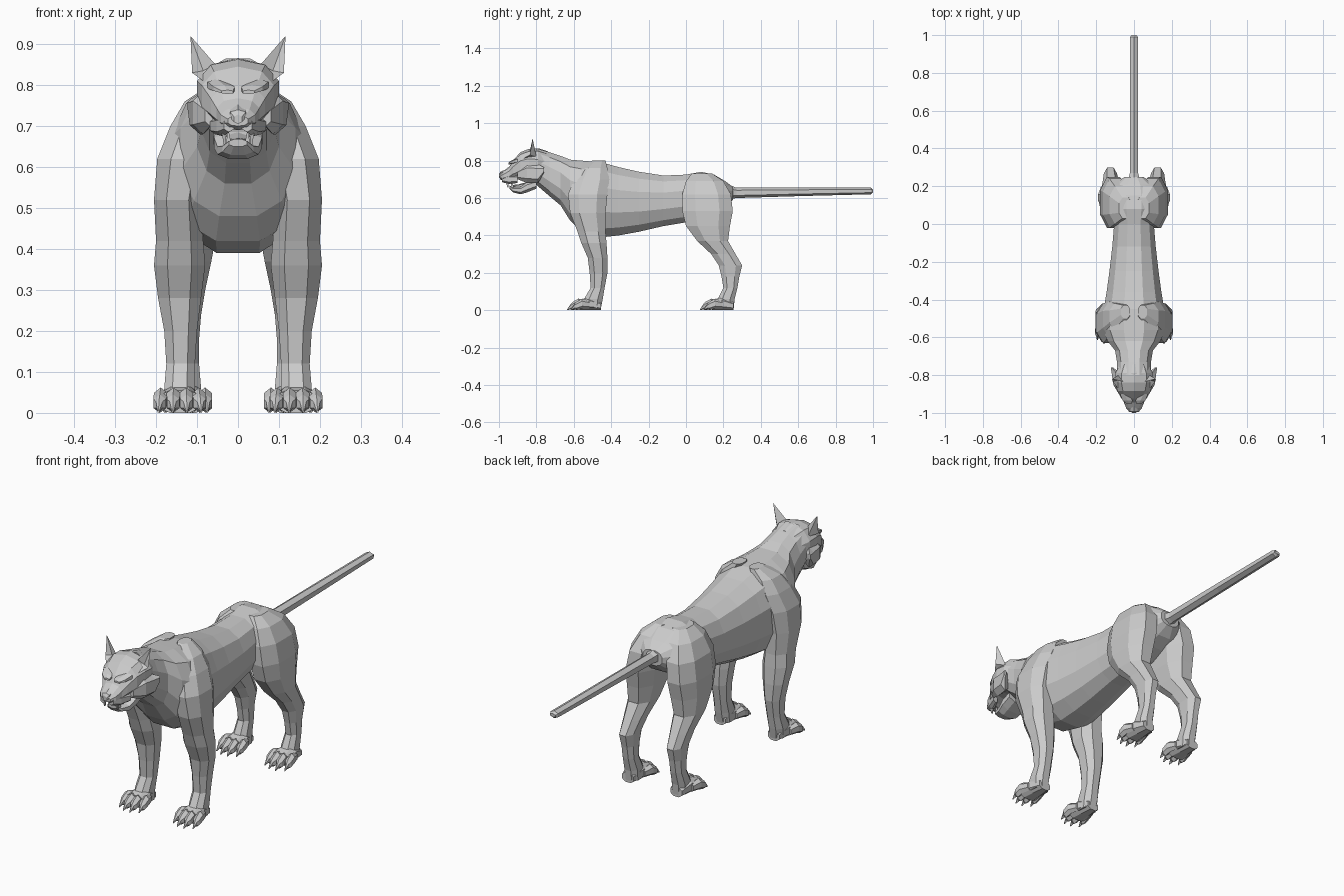
import bpy
import bmesh
from math import cos, sin, pi, copysign

cube = bpy.data.objects.get("Cube")
if cube:
    bpy.data.objects.remove(cube, do_unlink=True)

grey = bpy.data.materials.new("plain_grey")
grey.use_nodes = True
grey.diffuse_color = (0.6, 0.6, 0.6, 1)
grey.node_tree.nodes["Principled BSDF"].inputs["Base Color"].default_value = grey.diffuse_color


def finish(name, bm, mirror):
    """Turn a bmesh into a flat shaded object, mirrored across x if asked."""
    bmesh.ops.recalc_face_normals(bm, faces=bm.faces)
    mesh = bpy.data.meshes.new(name)
    bm.to_mesh(mesh)
    bm.free()
    mesh.materials.append(grey)
    obj = bpy.data.objects.new(name, mesh)
    bpy.context.collection.objects.link(obj)
    if mirror:
        obj.modifiers.new("mirror", "MIRROR").use_mirror_merge = False
    return obj


def ring_shape(sides, power):
    """Unit outline with flat sides, stretched to fill its bounds."""
    pts = []
    for i in range(sides):
        a = 2 * pi * (i + 0.5) / sides
        pts.append([copysign(abs(f(a)) ** power, f(a)) for f in (cos, sin)])
    limit = [max(p[k] for p in pts) for k in (0, 1)]
    return [(p[0] / limit[0], p[1] / limit[1]) for p in pts]


def skin(bm, rings):
    """Bridge rings of points and cap both ends."""
    rows = [[bm.verts.new(p) for p in ring] for ring in rings]
    n = len(rows[0])
    for a, b in zip(rows, rows[1:]):
        for i in range(n):
            j = (i + 1) % n
            bm.faces.new((a[i], a[j], b[j], b[i]))
    bm.faces.new(rows[0])
    bm.faces.new(rows[-1])


def along_y(bm, sections, sides=8, power=0.85, x=0):
    """Sections are (y, bottom, top, half width, optional x shift)."""
    shape = ring_shape(sides, power)
    rings = []
    for y, low, high, half, *shift in sections:
        cx = x + sum(shift)
        rings.append([(cx + u * half, y, (low + high) / 2 + v * (high - low) / 2)
                      for u, v in shape])
    skin(bm, rings)


def upright(bm, sections, sides=8, power=0.85):
    """Sections are (z, inner x, outer x, front y, back y)."""
    shape = ring_shape(sides, power)
    rings = []
    for z, x0, x1, y0, y1 in sections:
        rings.append([((x0 + x1) / 2 + u * (x1 - x0) / 2,
                       (y0 + y1) / 2 + v * (y1 - y0) / 2, z) for u, v in shape])
    skin(bm, rings)


def part(name, build, sections, mirror=False, **options):
    bm = bmesh.new()
    build(bm, sections, **options)
    return finish(name, bm, mirror)


# Neck, chest, belly and rump
part("torso", along_y, [
    (-.80, .67, .865, .09), (-.73, .61, .845, .09), (-.67, .56, .825, .10),
    (-.62, .48, .805, .14), (-.56, .42, .80, .165), (-.45, .39, .79, .16),
    (-.36, .40, .765, .145), (-.25, .42, .74, .13), (-.12, .45, .72, .115),
    (0, .47, .725, .105), (.08, .49, .74, .12), (.15, .52, .725, .12),
    (.21, .55, .69, .10), (.25, .59, .66, .05)], sides=12)

# Tail
part("tail", along_y, [
    (.20, .59, .68, .04), (.27, .60, .655, .022), (.60, .61, .655, .022),
    (.99, .62, .655, .02), (1, .63, .645, .014)], sides=6, power=1)

# Legs, running from the ankle up into the shoulder or hip
part("front_legs", upright, [
    (.01, .105, .175, -.54, -.455), (.06, .105, .18, -.545, -.445),
    (.12, .105, .175, -.51, -.435), (.20, .10, .18, -.515, -.42),
    (.28, .09, .195, -.525, -.42), (.36, .08, .205, -.56, -.425),
    (.42, .085, .20, -.58, -.43), (.52, .09, .205, -.62, -.43),
    (.62, .07, .197, -.63, -.42), (.70, .05, .165, -.60, -.41),
    (.76, .03, .13, -.56, -.42), (.80, .02, .07, -.50, -.43)], mirror=True)
part("hind_legs", upright, [
    (.01, .09, .155, .17, .255), (.06, .09, .16, .17, .26),
    (.12, .095, .155, .20, .275), (.18, .095, .155, .19, .285),
    (.24, .09, .16, .175, .30), (.30, .08, .165, .135, .265),
    (.37, .065, .175, .06, .225), (.45, .05, .18, 0, .235),
    (.53, .04, .18, -.02, .25), (.62, .03, .165, -.02, .24),
    (.69, .02, .13, 0, .20), (.73, .01, .08, .03, .14)], mirror=True)


# Paws with four splayed toes, each ending in a claw
def paw(name, x, heel):
    bm = bmesh.new()
    along_y(bm, [(heel, 0, .045, .03), (heel - .06, 0, .07, .042),
                 (heel - .115, 0, .055, .052)], x=x)
    for step in (-1.5, -.5, .5, 1.5):
        reach = heel - .09 - (.02 if abs(step) < 1 else 0)
        dx = .031 * step
        along_y(bm, [(reach + .03, .01, .05, .012, dx * .8),
                     (reach - .01, .008, .062, .017, dx),
                     (reach - .04, 0, .045, .015, dx * 1.05),
                     (reach - .05, .005, .035, .008, dx * 1.08),
                     (reach - .07, 0, .006, .002, dx * 1.12)],
                sides=6, power=1, x=x)
    finish(name, bm, True)


paw("front_paws", .142, -.455)
paw("hind_paws", .127, .255)

# Head, muzzle and open lower jaw
part("head", along_y, [
    (-.74, .67, .85, .075), (-.79, .675, .866, .098), (-.84, .695, .863, .10),
    (-.885, .70, .845, .088), (-.925, .695, .80, .066), (-.945, .69, .768, .052),
    (-.975, .69, .745, .042), (-.995, .70, .725, .025)], sides=10)
part("lower_jaw", along_y, [
    (-.80, .65, .70, .06), (-.85, .63, .685, .058), (-.885, .62, .66, .05),
    (-.925, .63, .658, .038), (-.945, .65, .668, .022)])
part("tongue", along_y, [
    (-.83, .66, .69, .03), (-.90, .655, .672, .025), (-.93, .66, .67, .012)], sides=6)
part("nose", along_y, [
    (-.96, .715, .755, .02), (-.992, .715, .74, .019), (-1, .705, .728, .01)], sides=6)
part("cheek_ruffs", along_y, [
    (-.90, .70, .75, .012, .068), (-.85, .68, .785, .025, .085),
    (-.79, .68, .78, .025, .093), (-.76, .735, .765, .006, .117)],
    mirror=True, sides=6)
part("brows", along_y, [
    (-.90, .785, .815, .022, .052), (-.935, .782, .80, .026, .034),
    (-.95, .778, .788, .014, .026)], mirror=True, sides=6)
part("lips", along_y, [
    (-.90, .68, .72, .012, .056), (-.95, .675, .725, .016, .036),
    (-.985, .685, .72, .012, .022)], mirror=True, sides=6)

# Fangs, upper pair long and lower pair short
part("upper_fangs", upright, [
    (.70, .026, .042, -.965, -.945), (.655, .031, .035, -.955, -.95)],
    mirror=True, sides=4)
part("lower_fangs", upright, [
    (.655, .016, .03, -.935, -.92), (.685, .022, .025, -.935, -.93)],
    mirror=True, sides=4)

# Pointed ears with a hollow facing forward
bm = bmesh.new()
tip, inner, front, outer, back, hollow = [bm.verts.new(p) for p in (
    (.116, -.82, .92), (.055, -.835, .85), (.078, -.88, .805),
    (.112, -.835, .83), (.08, -.80, .82), (.085, -.825, .835))]
for face in ((tip, inner, hollow), (inner, front, hollow), (front, outer, hollow),
             (outer, tip, hollow), (tip, outer, back), (tip, back, inner),
             (front, back, outer), (front, inner, back)):
    bm.faces.new(face)
finish("ears", bm, True)
